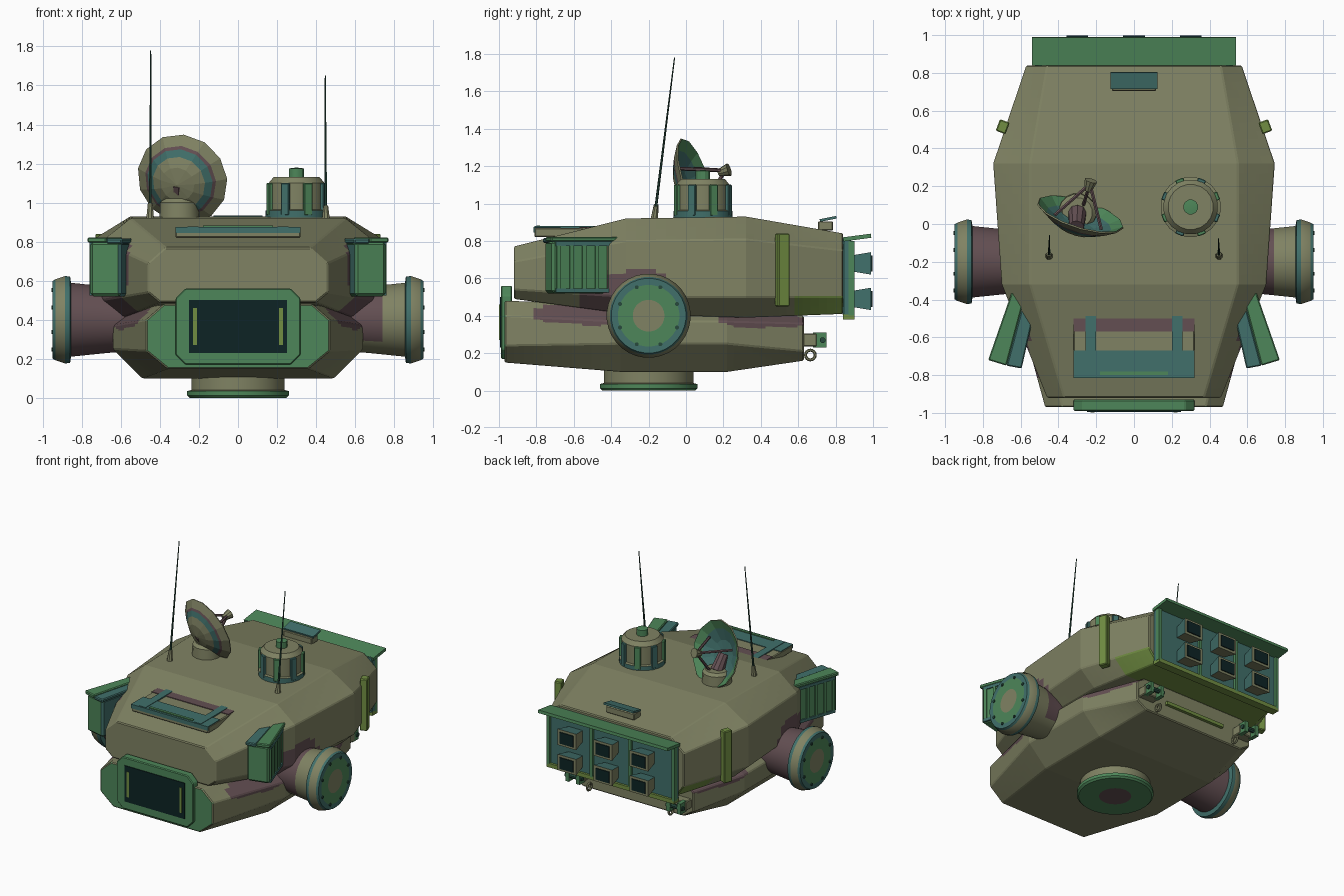
import bpy, bmesh, math
from mathutils import Vector, Matrix

cube = bpy.data.objects.get("Cube")
if cube:
    bpy.data.objects.remove(cube, do_unlink=True)

PALETTE = {
    "olive": (0.215, 0.225, 0.125), "green": (0.075, 0.24, 0.1),
    "teal": (0.052, 0.16, 0.145), "maroon": (0.125, 0.078, 0.085),
    "black_glass": (0.004, 0.017, 0.018), "moss": (0.165, 0.27, 0.055),
    "dark_green": (0.02, 0.065, 0.045),
}
NAMES = list(PALETTE)
MATS = []
for name, rgb in PALETTE.items():
    m = bpy.data.materials.new(name)
    m.use_nodes = True
    m.diffuse_color = (*rgb, 1)
    bsdf = m.node_tree.nodes["Principled BSDF"]
    bsdf.inputs["Base Color"].default_value = (*rgb, 1)
    bsdf.inputs["Roughness"].default_value = 0.8
    MATS.append(m)


def finish(name, bm, mat=None, bevel=0, smooth=False):
    """Turn a bmesh into an object, optionally one colour, bevelled or smooth."""
    bmesh.ops.recalc_face_normals(bm, faces=bm.faces)
    if mat:
        for f in bm.faces:
            f.material_index = NAMES.index(mat)
    me = bpy.data.meshes.new(name)
    bm.to_mesh(me)
    bm.free()
    for m in MATS:
        me.materials.append(m)
    ob = bpy.data.objects.new(name, me)
    bpy.context.scene.collection.objects.link(ob)
    if smooth:
        me.shade_smooth()
        me.set_sharp_from_angle(angle=math.radians(30))
    if bevel:
        mod = ob.modifiers.new("edge", 'BEVEL')
        mod.width, mod.segments = bevel, 1
        mod.limit_method, mod.angle_limit = 'ANGLE', math.radians(28)
    return ob


def paint(ob, mat, test):
    for p in ob.data.polygons:
        if test(p.center, p.normal):
            p.material_index = NAMES.index(mat)


def box(name, loc, size, mat, rot=(0, 0, 0), bevel=0):
    bm = bmesh.new()
    bmesh.ops.create_cube(bm, size=1)
    turn = Matrix.Rotation(rot[2], 4, 'Z') @ Matrix.Rotation(rot[0], 4, 'X')
    bm.transform(Matrix.Translation(loc) @ turn @ Matrix.Diagonal((*size, 1)))
    return finish(name, bm, mat, bevel)


def loft(bm, rings):
    """Skin a list of equal point rings and cap both ends."""
    vs = [[bm.verts.new(p) for p in ring] for ring in rings]
    n = len(vs[0])
    for a, b in zip(vs, vs[1:]):
        for i in range(n):
            bm.faces.new((a[i], a[(i + 1) % n], b[(i + 1) % n], b[i]))
    bm.faces.new(vs[0])
    bm.faces.new(vs[-1])


def prism(name, pts, axis, lo, hi, mat, bevel=0):
    """Extrude a 2D outline along y or z."""
    bm = bmesh.new()
    put = (lambda p, t: (p[0], t, p[1])) if axis == 'y' else (lambda p, t: (p[0], p[1], t))
    loft(bm, [[put(p, t) for p in pts] for t in (lo, hi)])
    return finish(name, bm, mat, bevel)


def lathe(name, profile, origin, direction, sides=24, smooth=True):
    """Spin (radius, height, colour of the band that follows) around an axis."""
    bm = bmesh.new()
    rot = Vector(direction).to_track_quat('Z', 'Y').to_matrix().to_4x4()
    rings = [[bm.verts.new((max(r, 1e-5) * math.cos(a), max(r, 1e-5) * math.sin(a), h))
              for a in (math.tau * (i + .5) / sides for i in range(sides))] for r, h, _ in profile]
    for (a, b), (_, _, mat) in zip(zip(rings, rings[1:]), profile):
        for i in range(sides):
            j = (i + 1) % sides
            bm.faces.new((a[i], a[j], b[j], b[i])).material_index = NAMES.index(mat)
    bmesh.ops.remove_doubles(bm, verts=bm.verts, dist=1e-4)
    bm.transform(Matrix.Translation(origin) @ rot)
    return finish(name, bm, smooth=smooth)


def rod(name, a, b, r1, r2, mat, sides=8):
    d = Vector(b) - Vector(a)
    return lathe(name, [(0, 0, mat), (r1, 0, mat), (r2, d.length, mat), (0, d.length, mat)], a, d, sides)


def hull(name, sections):
    """Eight-sided hull: y, bottom/max/top half width, four heights."""
    bm = bmesh.new()
    rings = []
    for y, wb, wm, wt, z0, z1, z2, z3 in sections:
        half = [(wb, z0), (wm, z1), (wm, z2), (wt, z3)]
        rings.append([(x, y, z) for x, z in half] + [(-x, y, z) for x, z in reversed(half)])
    loft(bm, rings)
    bmesh.ops.subdivide_edges(bm, edges=bm.edges[:], cuts=11, use_grid_fill=True)
    return finish(name, bm, "olive", bevel=0.01)


def blob(y, z, ry, rz):
    """Wavy elliptical camouflage patch on the flanks."""
    return lambda c, n: abs(c.x) > .45 and ((c.y - y) / ry) ** 2 + ((c.z - z) / rz) ** 2 < 1 + .25 * math.sin(c.y * 23)


# Main hulls
upper = hull("upper_hull", [
    (-.92, .40, .46, .37, .49, .54, .69, .77),
    (-.32, .60, .70, .55, .41, .50, .80, .92),
    (.32, .62, .745, .55, .39, .50, .81, .93),
    (.84, .50, .57, .46, .41, .50, .75, .84)])
paint(upper, "maroon", blob(-.3, .5, .27, .15))
paint(upper, "maroon", blob(-.58, .66, .1, .14))
paint(upper, "moss", lambda c, n: n.z < -.3 and c.y > .6)
lower = hull("lower_hull", [
    (-.97, .36, .47, .38, .15, .24, .40, .48),
    (-.35, .49, .64, .52, .10, .25, .37, .46),
    (.22, .49, .64, .52, .10, .25, .37, .44),
    (.63, .42, .50, .43, .16, .21, .36, .40)])
paint(lower, "maroon", blob(-.5, .41, .3, .06))
paint(lower, "maroon", blob(.4, .38, .26, .045))
paint(lower, "green", lambda c, n: n.y < -.9)

# Turret ring under the hull
lathe("base_ring", [(0, 0, "maroon"), (.11, 0, "green"), (.25, 0, "green"), (.262, .012, "green"),
                    (.262, .035, "olive"), (.24, .04, "olive"), (.24, .14, "olive"), (0, .14, "olive")],
      (0, -.2, 0), (0, 0, 1), 32)

# Front window
def octagon(w, lo, hi, c):
    return [(w - c, lo), (w, lo + c), (w, hi - c), (w - c, hi), (c - w, hi), (-w, hi - c), (-w, lo + c), (c - w, lo)]

prism("window_frame", octagon(.32, .17, .56, .05), 'y', -.99, -.93, "green", .006)
box("window_glass", (0, -.991, .365), (.5, .008, .27), "black_glass")
for s in (-1, 1):
    box("window_bar", (s * .22, -.994, .365), (.02, .009, .19), "moss")

# Front top hatch with coloured bands and straps
box("hatch", (0, -.645, .845), (.64, .33, .05), "olive", bevel=.006)
box("hatch_front_band", (0, -.74, .872), (.64, .14, .006), "teal")
box("hatch_rear_band", (0, -.535, .872), (.64, .07, .006), "maroon")
box("hatch_front_edge", (0, -.812, .86), (.64, .008, .03), "teal")
box("hatch_handle", (0, -.79, .878), (.36, .02, .008), "green")
for s in (-1, 1):
    box("hatch_strap", (s * .23, -.645, .874), (.055, .33, .009), "teal")

for s in (-1, 1):
    # Side drums with bolted end plates
    drum = lathe("side_drum", [(0, .5, "olive"), (.16, .5, "olive"), (.17, .66, "olive"), (.178, .74, "olive"),
                               (.19, .855, "teal"), (.222, .86, "teal"), (.225, .885, "olive"),
                               (.208, .935, "teal"), (.2, .95, "teal"), (.165, .95, "green"),
                               (.085, .95, "olive"), (0, .95, "olive")],
                 (0, -.2, .4), (s, 0, 0), 32)
    reach = .85 if s < 0 else .75
    paint(drum, "maroon", lambda c, n: abs(c.x) < reach and (c.z > .3 or s < 0))
    for i in range(8):
        a = math.tau * (i + .5) / 8
        y, z = -.2 + .165 * math.cos(a), .4 + .165 * math.sin(a)
        rod("drum_bolt", (s * .945, y, z), (s * .956, y, z), .011, .011, "dark_green")

    # Angled side pods with lids and ribs
    outline = [(s * x, y) for x, y in ((.64, -.37), (.54, -.50), (.60, -.755), (.76, -.715))]
    pod = prism("side_pod", outline, 'z', .52, .80, "green", .015)
    paint(pod, "teal", lambda c, n: n.x * s < -.5)
    prism("pod_lid", [(s * x, y) for x, y in ((.645, -.355), (.59, -.43), (.675, -.75), (.772, -.72))],
          'z', .795, .822, "green", .006)
    prism("pod_lid_inner", [(s * x, y) for x, y in ((.59, -.43), (.535, -.50), (.595, -.765), (.675, -.75))],
          'z', .79, .815, "teal", .006)
    for i in range(5):
        t = .1 + i * .2
        box("pod_rib", (s * (.642 + .12 * t), -.375 - .34 * t, .66), (.014, .022, .23), "green", (0, 0, s * .33))
    for z in (.535, .785):
        box("pod_rail", (s * .702, -.545, z), (.014, .32, .022), "teal", (0, 0, s * .33))

    # Flank bars
    box("flank_bar", (s * .695, .515, .645), (.055, .065, .39), "moss", (0, 0, s * .36), .006)

    # Rear towing fittings
    box("tow_bracket", (s * .42, .66, .27), (.13, .08, .07), "olive", bevel=.006)
    for k in (-1, 1):
        box("tow_jaw", (s * .42 + k * .045, .715, .27), (.03, .07, .08), "green")
    rod("tow_pin", (s * .42 - .07, .73, .27), (s * .42 + .07, .73, .27), .016, .016, "dark_green")
    bpy.ops.mesh.primitive_torus_add(location=(s * .34, .665, .19), rotation=(0, math.pi / 2, 0),
                                     major_radius=.026, minor_radius=.008, major_segments=16, minor_segments=6)
    ring = bpy.context.object
    ring.name = "tow_ring"
    ring.data.materials.append(MATS[0])

    # Whip antennas
    top = 1.78 if s < 0 else 1.65
    foot = Vector((s * .45, -.17, .91))
    tip = Vector((s * .447, -.17 + (top - .91) * .125, top))
    rod("antenna_base", foot, foot.lerp(tip, .1), .022, .013, "olive")
    rod("antenna_whip", foot, tip, .008, .003, "dark_green", 6)
box("rear_step", (0, .64, .27), (.5, .025, .025), "moss")

# Rear panel with awning, dividers and lamp boxes
box("rear_panel", (0, .86, .61), (1.06, .045, .42), "teal", bevel=.006)
box("rear_sill", (0, .87, .395), (1.06, .06, .03), "moss")
box("rear_awning", (0, .915, .818), (1.08, .15, .022), "green", (.13, 0, 0))
for x in (-.52, -.16, .16, .52):
    box("rear_divider", (x, .885, .60), (.025, .03, .40), "green")
for x in (-.3, 0, .3):
    for z in (.68, .49):
        bm = bmesh.new()
        loft(bm, [[(x + a * w, y, z + b * h) for a, b in ((-1, -1), (1, -1), (1, 1), (-1, 1))]
                  for y, w, h in ((.87, .055, .04), (.99, .078, .06))])
        lamp = finish("lamp_box", bm, "olive")
        paint(lamp, "teal", lambda c, n: n.z > .5 or n.x > .5)
        box("lamp_glass", (x, .993, z), (.115, .008, .085), "black_glass")

# Rear roof box
box("roof_box", (0, .745, .88), (.235, .08, .05), "olive", bevel=.005)
box("roof_box_lid", (0, .76, .918), (.25, .09, .014), "teal", (.2, 0, 0))

# Cupola with ribs and cap
C = Vector((.3, .09, .9))
lathe("cupola", [(0, 0, "teal"), (.16, 0, "teal"), (.16, .06, "olive"), (.145, .065, "olive"), (.145, .2, "olive"),
                 (.12, .23, "olive"), (0, .23, "olive")], C, (0, 0, 1), 20)
lathe("cupola_cap", [(.04, .22, "green"), (.04, .275, "green"), (0, .28, "green")], C, (0, 0, 1), 12)
for i in range(8):
    a = math.tau * (i + .5) / 8
    box("cupola_rib", C + Vector((.147 * math.cos(a), .147 * math.sin(a), .118)), (.026, .045, .165),
        "teal" if i % 2 else "green", (0, 0, a), .004)

# Dish on its pedestal, with feed horn
D = Vector((-.29, .03, 1.115))
aim = Vector((.28, .9, .3)).normalized()
lathe("dish_pedestal", [(.105, .9, "olive"), (.1, 1.0, "olive"), (.08, 1.02, "olive"), (0, 1.02, "olive")],
      (-.3, .06, 0), (0, 0, 1), 16)
lathe("dish", [(0, -.085, "olive"), (.09, -.07, "olive"), (.14, -.045, "teal"), (.175, -.025, "maroon"),
               (.19, -.015, "olive"), (.24, .02, "olive"), (.235, .027, "green"), (.18, -.008, "teal"),
               (.1, -.045, "teal"), (0, -.06, "teal")], D, aim, 13, smooth=False)
tip = D + aim * .2
side = aim.cross(Vector((0, 0, 1))).normalized()
up = side.cross(aim)
for i in range(3):
    a = math.tau * i / 3 - math.pi / 2
    rod("feed_arm", D + (side * math.cos(a) + up * math.sin(a)) * .15, tip, .01, .01, "maroon", 6)
rod("feed_horn", tip - aim * .04, tip + aim * .02, .02, .035, "olive", 10)
rod("dish_mount", (-.3, .06, 1.0), D - aim * .05, .05, .04, "maroon", 10)
